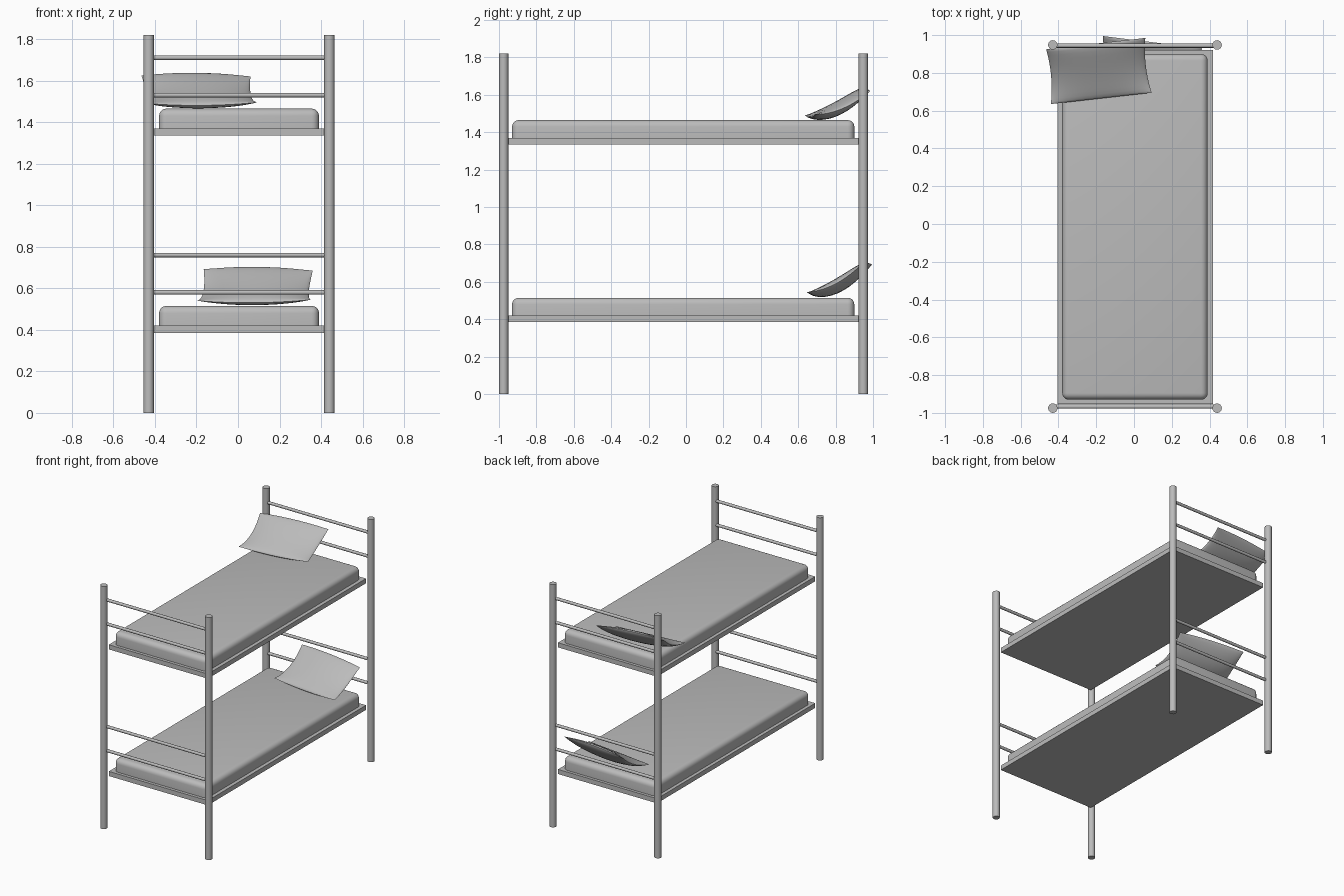
import bpy, bmesh, math
from mathutils import Vector

cube = bpy.data.objects.get("Cube")
if cube:
    bpy.data.objects.remove(cube, do_unlink=True)

# One plain grey for the whole bed
grey = bpy.data.materials.new("plain grey")
grey.use_nodes = True
GREY = (0.5, 0.5, 0.5, 1)
grey.diffuse_color = GREY
grey.node_tree.nodes["Principled BSDF"].inputs["Base Color"].default_value = GREY


def finish(name, bm, angle=35):
    bmesh.ops.recalc_face_normals(bm, faces=bm.faces)
    mesh = bpy.data.meshes.new(name)
    bm.to_mesh(mesh)
    bm.free()
    mesh.materials.append(grey)
    obj = bpy.data.objects.new(name, mesh)
    bpy.context.collection.objects.link(obj)
    bpy.ops.object.select_all(action='DESELECT')
    obj.select_set(True)
    bpy.context.view_layer.objects.active = obj
    bpy.ops.object.shade_smooth_by_angle(angle=math.radians(angle))
    return obj


def tube(name, start, end, radius, sides=16):
    start, end = Vector(start), Vector(end)
    axis = end - start
    bm = bmesh.new()
    bmesh.ops.create_cone(bm, cap_ends=True, segments=sides, radius1=radius,
                          radius2=radius, depth=axis.length)
    bmesh.ops.rotate(bm, verts=bm.verts, matrix=axis.to_track_quat('Z', 'Y').to_matrix())
    bmesh.ops.translate(bm, verts=bm.verts, vec=(start + end) / 2)
    return finish(name, bm)


def box(name, low, high, bevel=0):
    low, high = Vector(low), Vector(high)
    bm = bmesh.new()
    bmesh.ops.create_cube(bm, size=1)
    bmesh.ops.scale(bm, verts=bm.verts, vec=high - low)
    bmesh.ops.translate(bm, verts=bm.verts, vec=(low + high) / 2)
    if bevel:
        # Round everything except the underside
        edges = [e for e in bm.edges if max(v.co.z for v in e.verts) > low.z + bevel]
        bmesh.ops.bevel(bm, geom=edges, offset=bevel, segments=5, profile=0.5,
                        affect='EDGES')
    return finish(name, bm)


def pillow(name, front_left, front_right, back_right, back_left, nu=20, nv=14):
    """Pinched cushion stretched between four corners and sagging in the middle."""
    fl, fr, br, bl = map(Vector, (front_left, front_right, back_right, back_left))
    across = ((fr - fl) + (br - bl)).normalized()
    along = ((bl - fl) + (br - fr)).normalized()
    normal = across.cross(along).normalized()
    bm = bmesh.new()
    for side in (1, -1):
        rows = []
        for j in range(nv + 1):
            v = -math.cos(math.pi * j / nv)
            row = []
            for i in range(nu + 1):
                u = -math.cos(math.pi * i / nu)
                s, t = (u + 1) / 2, (v + 1) / 2
                p = fl.lerp(fr, s).lerp(bl.lerp(br, s), t)
                bow_u, bow_v = max(0, 1 - u * u), max(0, 1 - v * v)
                # Side edges draw in, the sheet dips, the ends bow up and down
                p -= across * (0.014 * u * bow_v)
                p.z += 0.012 * v * bow_u - 0.03 * bow_v
                p += normal * (side * 0.035 * (bow_u * bow_v) ** 0.55)
                row.append(bm.verts.new(p))
            rows.append(row)
        for a, b in zip(rows, rows[1:]):
            for i in range(nu):
                bm.faces.new((a[i], a[i + 1], b[i + 1], b[i]))
    bmesh.ops.remove_doubles(bm, verts=bm.verts, dist=0.0005)
    return finish(name, bm, 50)


POST_X = {"right": -0.43, "left": 0.44}
POST_Y = {"front": -0.975, "back": 0.948}
RAIL_Y = {"front": -0.967, "back": 0.944}

# Corner posts
for side, x in POST_X.items():
    for end, y in POST_Y.items():
        tube(f"{end}_{side}_post", (x, y, 0), (x, y, 1.82), 0.025)

# Two bunks: base board, mattress and end rails
for level, z in (("lower", 0.385), ("upper", 1.335)):
    box(f"{level}_base", (-0.405, -0.953, z), (0.417, 0.922, z + 0.035))
    box(f"{level}_mattress", (-0.38, -0.93, z + 0.034), (0.39, 0.90, z + 0.13), 0.035)
    for end, y in RAIL_Y.items():
        for place, rise in (("low", 0.195), ("high", 0.375)):
            tube(f"{level}_{end}_{place}_rail", (POST_X["right"], y, z + rise),
                 (POST_X["left"], y, z + rise), 0.011, 12)

# Pillows leaning on the back rails
pillow("upper_pillow", (-0.44, 0.635, 1.49), (0.093, 0.695, 1.495),
       (0.06, 0.985, 1.62), (-0.465, 0.925, 1.625))
pillow("lower_pillow", (-0.195, 0.71, 0.54), (0.35, 0.647, 0.545),
       (0.36, 0.93, 0.685), (-0.165, 0.995, 0.692))
